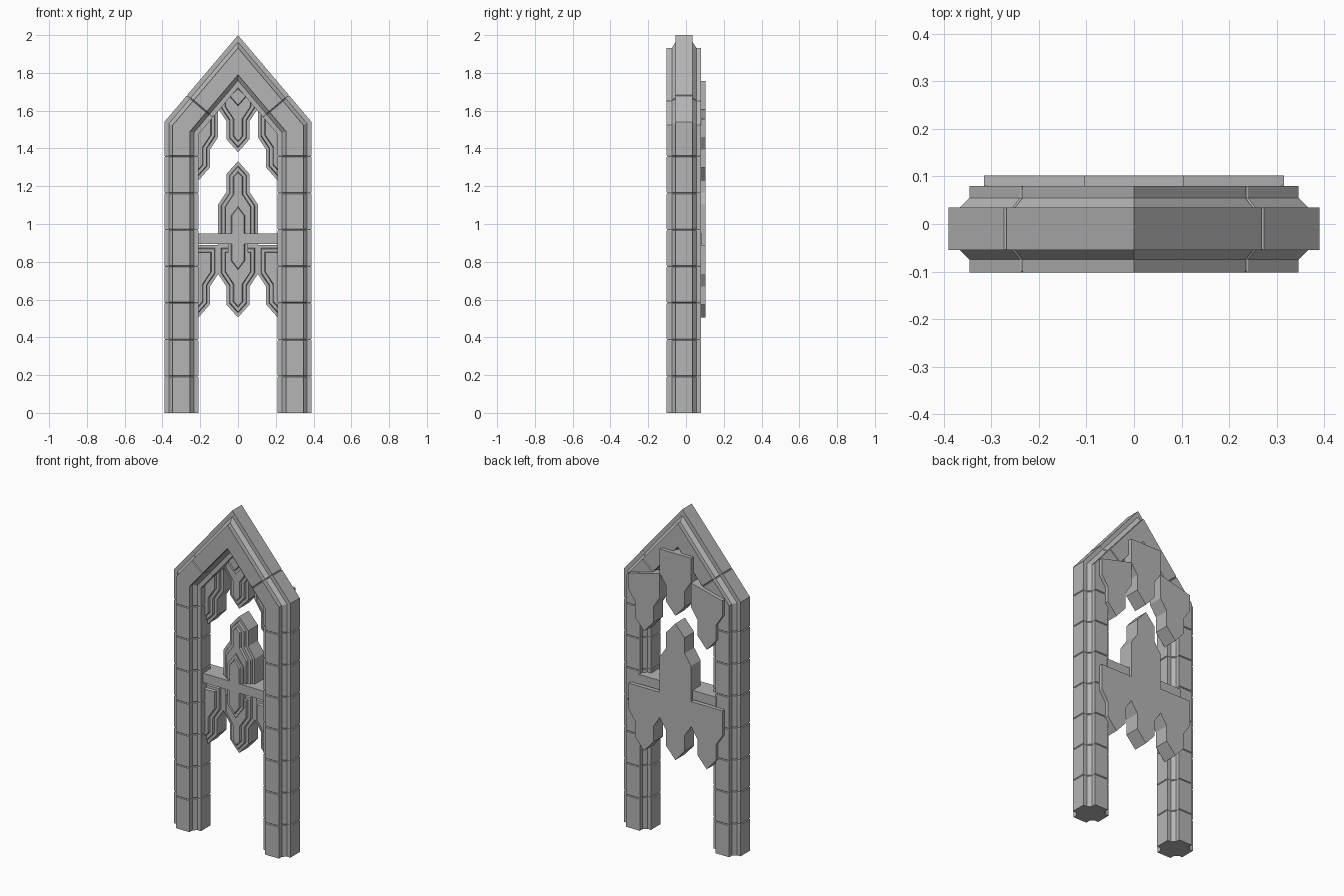
import bpy, bmesh
from mathutils import Vector

cube = bpy.data.objects.get("Cube")
if cube:
    bpy.data.objects.remove(cube, do_unlink=True)

stone = bpy.data.materials.new("grey stone")
stone.use_nodes = True
GREY = (0.46, 0.46, 0.46, 1)
stone.diffuse_color = GREY
bsdf = stone.node_tree.nodes["Principled BSDF"]
bsdf.inputs["Base Color"].default_value = GREY
bsdf.inputs["Roughness"].default_value = 0.9


def make_object(name, bm):
    bmesh.ops.recalc_face_normals(bm, faces=bm.faces)
    mesh = bpy.data.meshes.new(name)
    bm.to_mesh(mesh)
    bm.free()
    mesh.materials.append(stone)
    obj = bpy.data.objects.new(name, mesh)
    bpy.context.collection.objects.link(obj)
    return obj


# Moulding section: (distance inward from the outer edge, y)
half = [(0, 0.035), (0, -0.055), (0.024, -0.055), (0.044, -0.075), (0.044, -0.102)]
back = [(0.044, 0.08), (0.044, 0.055), (0.024, 0.035)]
section = back + half
section += [(0.18 - d, y) for d, y in reversed(section)]
CENTRE = Vector((0.09, -0.01))

# Stations along one side: outer point, inward direction, groove direction
OUT, SPRING, APEX = 0.39, 1.54, 2.0
slope = Vector((-OUT, APEX - SPRING)).normalized()
up = Vector((0, 1))
inward = Vector((-1, 0))
square = Vector((-slope.y, slope.x))
mitre = Vector((-1, -(1 - slope.y) / -slope.x))
stations = [(Vector((OUT, 0)), inward, 1)]


def add_seam(point, into, along):
    for step, shrink in ((-0.004, 1), (0, 0.95), (0.004, 1)):
        stations.append((point + along * step, into, shrink))


for i in range(1, 8):
    add_seam(Vector((OUT, i * 0.194)), inward, up)
stations.append((Vector((OUT, SPRING)), mitre, 1))
add_seam(Vector((OUT, SPRING)) + slope * 0.185, square, slope)
stations.append((Vector((0, APEX)), Vector((0, 1 / slope.x)), 1))

# Arch frame: sweep the section, then mirror it
bm = bmesh.new()
rings = []
for point, into, shrink in stations:
    ring = []
    for s in section:
        d, y = CENTRE + (Vector(s) - CENTRE) * shrink
        p = point + into * d
        ring.append(bm.verts.new((p.x, y, p.y)))
    rings.append(ring)
n = len(section)
for a, b in zip(rings, rings[1:]):
    for i in range(n):
        j = (i + 1) % n
        bm.faces.new((a[i], a[j], b[j], b[i]))
bm.faces.new(rings[0])
frame = make_object("arch_frame", bm)
mirror = frame.modifiers.new("Mirror", "MIRROR")
mirror.use_clip = True


def panel(name, outline, front, rear, steps=2, rim=0.016, rise=0.014):
    """Extruded outline whose front rises in narrowing steps."""
    bm = bmesh.new()
    face = bm.faces.new([bm.verts.new((x, front, z)) for x, z in outline])
    face.normal_update()
    if face.normal.y > 0:
        face.normal_flip()
    for i in range(steps):
        bmesh.ops.inset_individual(bm, faces=[face], thickness=rim, use_even_offset=True)
        bmesh.ops.inset_individual(bm, faces=[face], thickness=0.004, depth=rise,
                                   use_even_offset=True)
    edges = [e for e in bm.edges if e.is_boundary]
    extruded = bmesh.ops.extrude_edge_only(bm, edges=edges)["geom"]
    verts = [g for g in extruded if isinstance(g, bmesh.types.BMVert)]
    for v in verts:
        v.co.y = rear
    bmesh.ops.contextual_create(bm, geom=[g for g in extruded
                                          if isinstance(g, bmesh.types.BMEdge)])
    return make_object(name, bm)


# Pointed pendant: narrow tip, then a wider shoulder
tip_shape = [(0.062, 0.07), (0.062, 0.165), (0.105, 0.23)]


def pendant(name, x, tip, left_top, right_top, flip=1):
    right = [(x + a, tip + flip * b) for a, b in tip_shape]
    left = [(x - a, tip + flip * b) for a, b in reversed(tip_shape)]
    outline = [(x, tip)] + right + [(x + 0.105, right_top), (x - 0.105, left_top)] + left
    return panel(name, outline, 0.01, 0.102)


# Hanging tracery under the arch
pendant("upper_centre_pendant", 0, 1.38, 1.757, 1.757)
pendant("upper_right_pendant", -0.21, 1.23, 1.555, 1.607)
pendant("upper_left_pendant", 0.21, 1.23, 1.607, 1.555)

# Tracery below and above the crossbar
for side, x in (("right", -0.21), ("centre", 0), ("left", 0.21)):
    pendant("lower_" + side + "_pendant", x, 0.505, 0.888, 0.888)
pendant("middle_finial", 0, 1.333, 0.888, 0.888, flip=-1)

# Raised lancet and chevron ornaments
panel("lancet_ornament",
      [(0, 1.12), (0.052, 1.05), (0.052, 0.8), (0, 0.73), (-0.052, 0.8), (-0.052, 1.05)],
      -0.025, 0.02, steps=1, rise=0.01)
panel("chevron_ornament", [(0, 1.6), (0.07, 1.68), (0, 1.74), (-0.07, 1.68)],
      -0.025, 0.02, steps=1, rise=0.01)

# Crossbar between the legs
panel("crossbar", [(-0.26, 0.893), (0.26, 0.893), (0.26, 0.95), (-0.26, 0.95)],
      -0.035, 0.086, steps=0)
